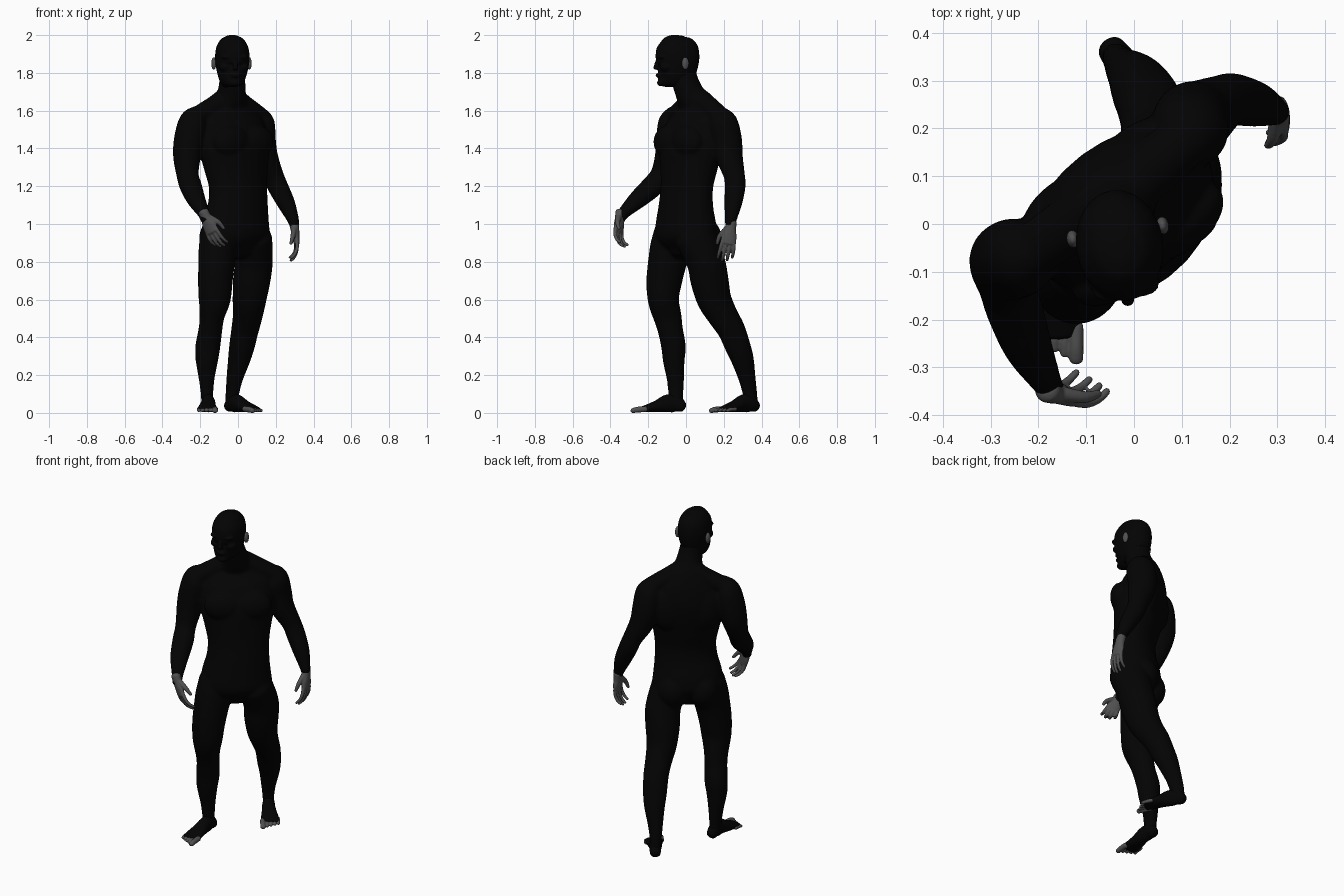
import bpy, bmesh, math
from mathutils import Vector as V, Matrix

F = V((.6, -.8, 0))      # way the torso faces
L = V((.8, .6, 0))       # torso's own left
UP = V((0, 0, 1))
HEAD = V((.15, -1, 0)).normalized()


def material(name, g):
    m = bpy.data.materials.new(name)
    m.diffuse_color = (g, g, g, 1)
    return m


BLACK, GREY = material("black_skin", .001), material("grey_skin", .08)


def catmull(a, b, c, d, t):
    return [.5 * (2*q + (r-p)*t + (2*p-5*q+4*r-s)*t*t + (3*q-p-3*r+s)*t**3)
            for p, q, r, s in zip(a, b, c, d)]


def limb(bm, rings, ref, sub=4, cap=.6, n=24):
    """Smooth tube through rings (x, y, z, side radius, depth radius)."""
    k = len(rings)
    pts = []
    for i in range(k - 1):
        q = [rings[max(0, min(k-1, i+o))] for o in (-1, 0, 1, 2)]
        pts += [catmull(*q, j/sub) for j in range(sub)]
    pts.append(list(rings[-1]))
    P = [V(p[:3]) for p in pts]
    secs = []
    for i, p in enumerate(pts):
        t = (P[min(i+1, len(P)-1)] - P[max(i-1, 0)]).normalized()
        secs.append((P[i], t, p[3], p[4]))

    def ends(sec, sign):   # rounded end rings
        c, t, a, b = sec
        return [(c + t*sign*cap*min(a, b)*math.sin(u), t, a*math.cos(u), b*math.cos(u)) for u in (.5, .95, 1.35)]
    secs = ends(secs[0], -1)[::-1] + secs + ends(secs[-1], 1)
    loops = []
    for c, t, a, b in secs:
        d = (ref - t*ref.dot(t)).normalized()
        s = t.cross(d)
        loops.append([bm.verts.new(c + s*a*math.cos(2*math.pi*j/n) + d*b*math.sin(2*math.pi*j/n)) for j in range(n)])
    for A, B in zip(loops, loops[1:]):
        for j in range(n):
            bm.faces.new((A[j], A[(j+1) % n], B[(j+1) % n], B[j]))
    bm.faces.new(loops[0][::-1])
    bm.faces.new(loops[-1])


def blob(bm, c, radii, face=F):
    """Ellipsoid; radii are sideways, forwards, upwards."""
    side = UP.cross(face)
    M = Matrix((side, face, UP)).transposed().to_4x4()
    M = Matrix.Translation(c) @ M @ Matrix.Diagonal((*radii, 1))
    bmesh.ops.create_uvsphere(bm, u_segments=24, v_segments=16, radius=1, matrix=M)


def finish(bm, name, mat, voxel, smooth):
    bmesh.ops.recalc_face_normals(bm, faces=bm.faces)
    me = bpy.data.meshes.new(name)
    bm.to_mesh(me)
    bm.free()
    me.materials.append(mat)
    ob = bpy.data.objects.new(name, me)
    bpy.context.collection.objects.link(ob)
    r = ob.modifiers.new("fuse", 'REMESH')
    r.mode, r.voxel_size, r.use_smooth_shade = 'VOXEL', voxel, True
    s = ob.modifiers.new("soften", 'SMOOTH')
    s.factor, s.iterations = .5, smooth


# torso and neck
bm = bmesh.new()
limb(bm, [(-.01, .005, .87, .12, .09), (-.012, 0, .93, .195, .135), (-.01, 0, 1.0, .195, .137),
          (0, 0, 1.1, .177, .122), (0, .005, 1.2, .173, .116), (-.01, .015, 1.3, .19, .128),
          (-.02, .025, 1.4, .21, .138), (-.035, .045, 1.5, .205, .128), (-.045, .055, 1.57, .18, .103),
          (-.045, .05, 1.63, .125, .082), (-.035, .025, 1.68, .082, .076), (-.03, -.003, 1.75, .067, .073),
          (-.03, -.02, 1.82, .06, .075)], F)
# trapezius across the shoulders
limb(bm, [(-.225, -.065, 1.565, .055, .05), (-.13, 0, 1.62, .06, .055), (-.042, .05, 1.672, .06, .055),
          (.04, .12, 1.62, .06, .055), (.12, .185, 1.565, .055, .05)], UP)
# chest, shoulder blade and buttock muscles
for s in (-1, 1):
    blob(bm, V((-.025, .03, 1.435)) + F*.09 + L*s*.078, (.112, .063, .088))
    blob(bm, V((-.012, 0, .925)) - F*.06 + L*s*.085, (.09, .09, .105))
    blob(bm, V((-.03, .04, 1.45)) - F*.062 + L*s*.095, (.105, .06, .14))
blob(bm, V((.05, -.075, .935)), (.03, .032, .045))
# right arm
limb(bm, [(-.205, -.06, 1.59, .045, .048), (-.235, -.068, 1.545, .073, .08), (-.257, -.075, 1.45, .08, .085),
          (-.27, -.09, 1.36, .072, .078), (-.267, -.13, 1.26, .058, .06), (-.25, -.178, 1.2, .06, .058),
          (-.222, -.255, 1.13, .052, .048), (-.184, -.328, 1.06, .033, .033), (-.17, -.352, 1.02, .027, .027)], F)
# left arm
limb(bm, [(.1, .165, 1.59, .045, .048), (.115, .192, 1.54, .076, .08), (.12, .215, 1.45, .079, .082),
          (.14, .228, 1.36, .07, .075), (.185, .255, 1.26, .055, .058), (.21, .26, 1.2, .054, .056),
          (.255, .25, 1.11, .048, .047), (.289, .238, 1.03, .033, .033), (.3, .235, .99, .026, .028)], F)
# right leg, stepping forward
limb(bm, [(-.1, -.055, .95, .1, .115), (-.108, -.08, .87, .1, .112), (-.113, -.098, .8, .097, .103), (-.12, -.115, .7, .092, .095),
          (-.124, -.12, .6, .085, .083), (-.138, -.098, .51, .066, .075), (-.146, -.083, .44, .063, .067),
          (-.16, -.066, .35, .066, .065), (-.165, -.065, .28, .06, .058), (-.166, -.056, .18, .042, .046),
          (-.164, -.054, .1, .033, .04), (-.163, -.052, .05, .032, .038)], -V((0, 1, 0)))
# left leg, trailing
limb(bm, [(.075, .05, .93, .1, .115), (.083, .105, .8, .1, .103), (.072, .125, .7, .097, .103),
          (.06, .15, .6, .086, .095), (.05, .198, .51, .075, .083), (.037, .24, .44, .071, .075),
          (.02, .275, .35, .067, .068), (.005, .3, .28, .058, .061), (-.018, .324, .18, .042, .047),
          (-.03, .339, .1, .033, .041), (-.032, .344, .05, .032, .038)], F)
finish(bm, "body", BLACK, .008, 8)

# head: skull, jaw, nose, brow, lips
bm = bmesh.new()
limb(bm, [(-.03, -.05, 1.994, .032, .042), (-.03, -.05, 1.98, .058, .075), (-.03, -.047, 1.94, .083, .109),
          (-.03, -.045, 1.89, .091, .117), (-.03, -.046, 1.85, .089, .113), (-.03, -.055, 1.81, .081, .104),
          (-.03, -.08, 1.77, .068, .082), (-.027, -.097, 1.745, .05, .058), (-.026, -.1, 1.732, .034, .04)],
     HEAD, cap=.2)
C = V((-.03, -.045, 0))
nose = [C + HEAD*.103 + UP*1.875, C + HEAD*.114 + UP*1.84, C + HEAD*.114 + UP*1.825]
limb(bm, [(*p, r, r) for p, r in zip(nose, (.009, .012, .015))], HEAD)
for s in (-1, 1):
    side = UP.cross(HEAD) * s
    blob(bm, C + HEAD*.087 + side*.036 + UP*1.885, (.036, .026, .012), HEAD)
    blob(bm, C + HEAD*.065 + side*.048 + UP*1.83, (.03, .034, .025), HEAD)
blob(bm, C + HEAD*.1 + UP*1.787, (.027, .017, .012), HEAD)
blob(bm, C + HEAD*.088 + UP*1.747, (.028, .022, .018), HEAD)
finish(bm, "head", BLACK, .005, 5)

# ears
bm = bmesh.new()
for s in (-1, 1):
    blob(bm, C - HEAD*.028 + UP.cross(HEAD)*s*.095 + UP*1.85, (.013, .019, .034), HEAD)
finish(bm, "ears", GREY, .004, 2)


def foot(name, heel, fwd, inner):
    """Foot from heel to toes; inner is +1 when the big toe lies to the foot's left."""
    bm = bmesh.new()
    fwd = V((*fwd, 0)).normalized()
    side = UP.cross(fwd) * inner
    at = lambda u, v, z: V((*heel, 0)) + fwd*u + side*v + UP*z
    prof = [(.02, 0, .032, .03, .03), (.055, 0, .05, .034, .048), (.1, .003, .05, .037, .047),
            (.15, 0, .036, .044, .033), (.2, -.002, .025, .052, .022), (.232, -.002, .019, .05, .016)]
    limb(bm, [(*at(u, v, z), a, b) for u, v, z, a, b in prof], UP)
    finish(bm, name, BLACK, .005, 4)
    bm = bmesh.new()
    for i in range(5):                      # toes
        v, r = .039 - i*.021 - (.003 if i else 0), (.0155 if i == 0 else .0098)
        limb(bm, [(*at(.215 - i*.007, v, .02), r, r), (*at(.258 - i*.009, v, .017), r, r),
                  (*at(.282 - i*.0105, v, .012), r, r*.85)], UP, cap=.9, n=12)
    finish(bm, name.replace("foot", "toes"), GREY, .0035, 2)


foot("right_foot", (-.16, 0), (0, -1), 1)
foot("left_foot", (-.06, .383), F[:2], -1)


def hand(name, wrist, d, thumb, palm):
    """Hand along d, with fingers curling toward the palm direction."""
    bm = bmesh.new()
    d = V(d).normalized()
    w = V(thumb)
    w = (w - d*w.dot(d)).normalized()
    p = d.cross(w)
    p = p if p.dot(V(palm)) > 0 else -p
    at = lambda u, v, q: V(wrist) + d*u + w*v + p*q
    limb(bm, [(*at(u, v, 0), a, b) for u, v, a, b in
              ((-.03, 0, .028, .027), (.01, 0, .031, .023), (.045, 0, .04, .02), (.085, 0, .041, .015))], p)
    for i, ln in enumerate((.9, 1, .95, .75)):
        v = .031 - i*.0205
        limb(bm, [(*at(.075, v, 0), .0108, .0108), (*at(.075 + .045*ln, v*1.15, .006), .01, .01),
                  (*at(.075 + .08*ln, v*1.22, .022), .009, .009),
                  (*at(.075 + .098*ln, v*1.22, .042), .008, .008)], w, cap=.9, n=12)
    limb(bm, [(*at(.01, .02, .006), .016, .016), (*at(.05, .048, .02), .013, .013),
              (*at(.09, .054, .036), .009, .009)], p, cap=.9, n=12)
    finish(bm, name, GREY, .004, 3)


hand("right_hand", (-.17, -.35, 1.035), (.38, -.1, -.9), (.7, -.45, .3), (.6, .75, 0))
hand("left_hand", (.3, .236, .98), (.13, -.16, -.97), (.1, -1, 0), (-1, -.1, 0))
